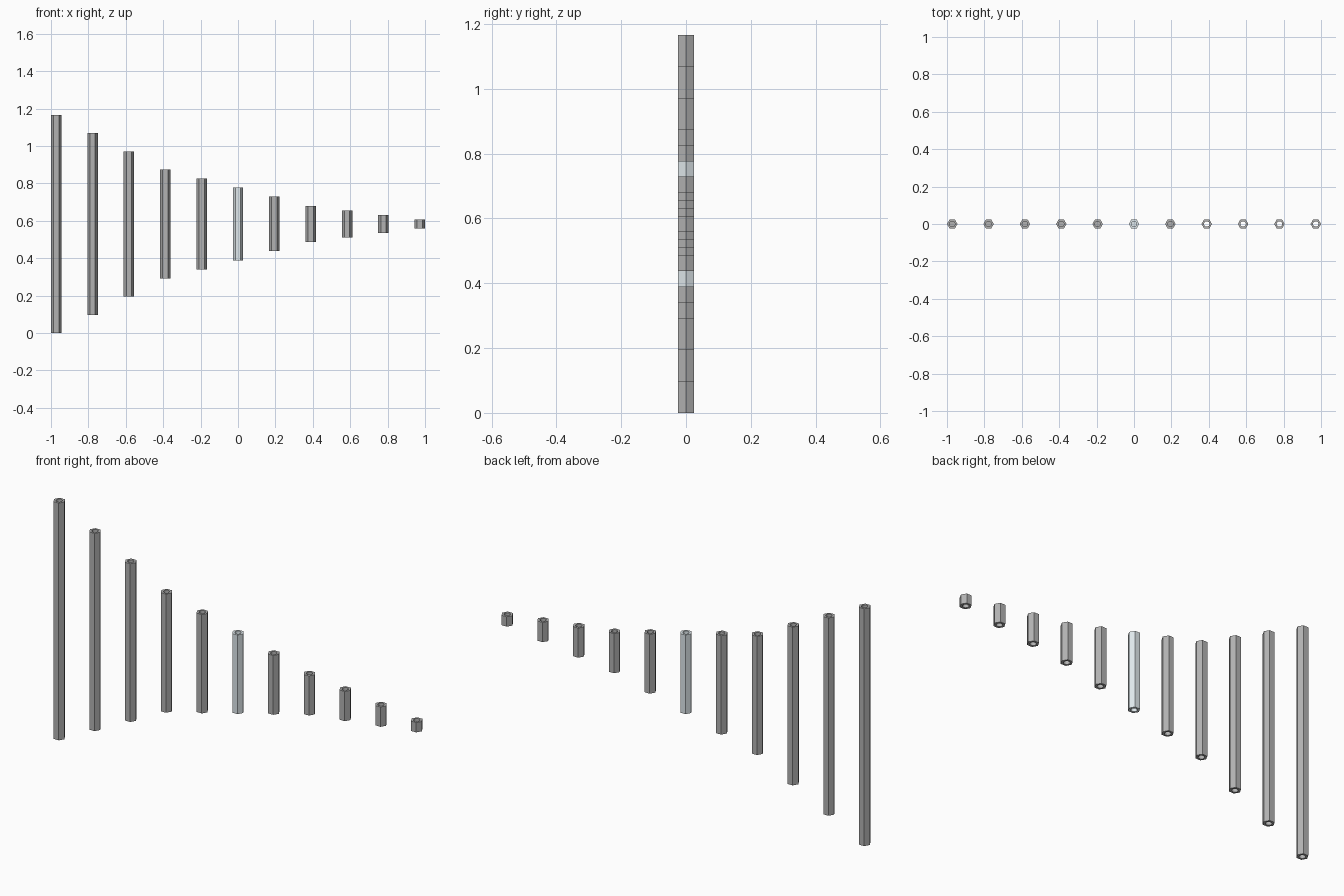
import bpy, bmesh, math

if "Cube" in bpy.data.objects:
    bpy.data.objects.remove(bpy.data.objects["Cube"])

U = 2 / (40 + 2 / math.sqrt(3))      # hex width across flats
R = U / math.sqrt(3)                 # hex corner radius
BORE = 0.3 * U                       # bore radius
SIDES = 24
DEPTH = 2.4 * U                      # blind bore depth in the long spacers
HEIGHTS = [24, 20, 16, 12, 10, 8, 6, 4, 3, 2, 1]


def ring(bm, n, r, z):
    return [bm.verts.new((r * math.cos(2 * math.pi * i / n),
                          r * math.sin(2 * math.pi * i / n), z)) for i in range(n)]


def walls(bm, a, b, smooth=False):
    for i in range(len(a)):
        j = (i + 1) % len(a)
        bm.faces.new((a[i], a[j], b[j], b[i])).smooth = smooth


def end_face(bm, outer, inner):
    # Hexagonal end split into six sectors around the round bore
    k = len(inner) // 6
    for i in range(6):
        arc = [inner[(i * k + s) % len(inner)] for s in range(k, -1, -1)]
        bm.faces.new([outer[i], outer[(i + 1) % 6]] + arc)


def spacer(index, units):
    h = units * U / 2
    bm = bmesh.new()
    outer = [ring(bm, 6, R, z) for z in (-h, h)]
    inner = [ring(bm, SIDES, BORE, z) for z in (-h, h)]
    walls(bm, *outer)
    for o, i in zip(outer, inner):
        end_face(bm, o, i)
    if units > 4:
        # Long spacers: a blind bore at each end
        for rim, z in zip(inner, (-h + DEPTH, h - DEPTH)):
            floor = ring(bm, SIDES, BORE, z)
            walls(bm, rim, floor, True)
            bm.faces.new(floor)
    else:
        # Short spacers: bored right through
        walls(bm, *inner, True)
    bmesh.ops.recalc_face_normals(bm, faces=bm.faces)
    for e in bm.edges:
        if len(e.link_faces) == 2 and e.calc_face_angle() > math.radians(30):
            e.smooth = False
    mesh = bpy.data.meshes.new(f"hex_spacer_{index + 1}")
    bm.to_mesh(mesh)
    bm.free()
    obj = bpy.data.objects.new(mesh.name, mesh)
    obj.location = ((index - 5) * 4 * U, 0, 12 * U)
    bpy.context.collection.objects.link(obj)
    return obj


spacers = [spacer(i, u) for i, u in enumerate(HEIGHTS)]

# The middle spacer is a paler metal
pale = bpy.data.materials.new("pale_metal")
pale.diffuse_color = (0.75, 0.82, 0.85, 1)
pale.use_nodes = True
pale.node_tree.nodes["Principled BSDF"].inputs["Base Color"].default_value = pale.diffuse_color
spacers[5].data.materials.append(pale)
grey = bpy.data.materials.new("grey_metal")
grey.diffuse_color = (0.45, 0.45, 0.45, 1)
grey.use_nodes = True
grey.node_tree.nodes["Principled BSDF"].inputs["Base Color"].default_value = grey.diffuse_color
for s in spacers[:5] + spacers[6:]:
    s.data.materials.append(grey)
